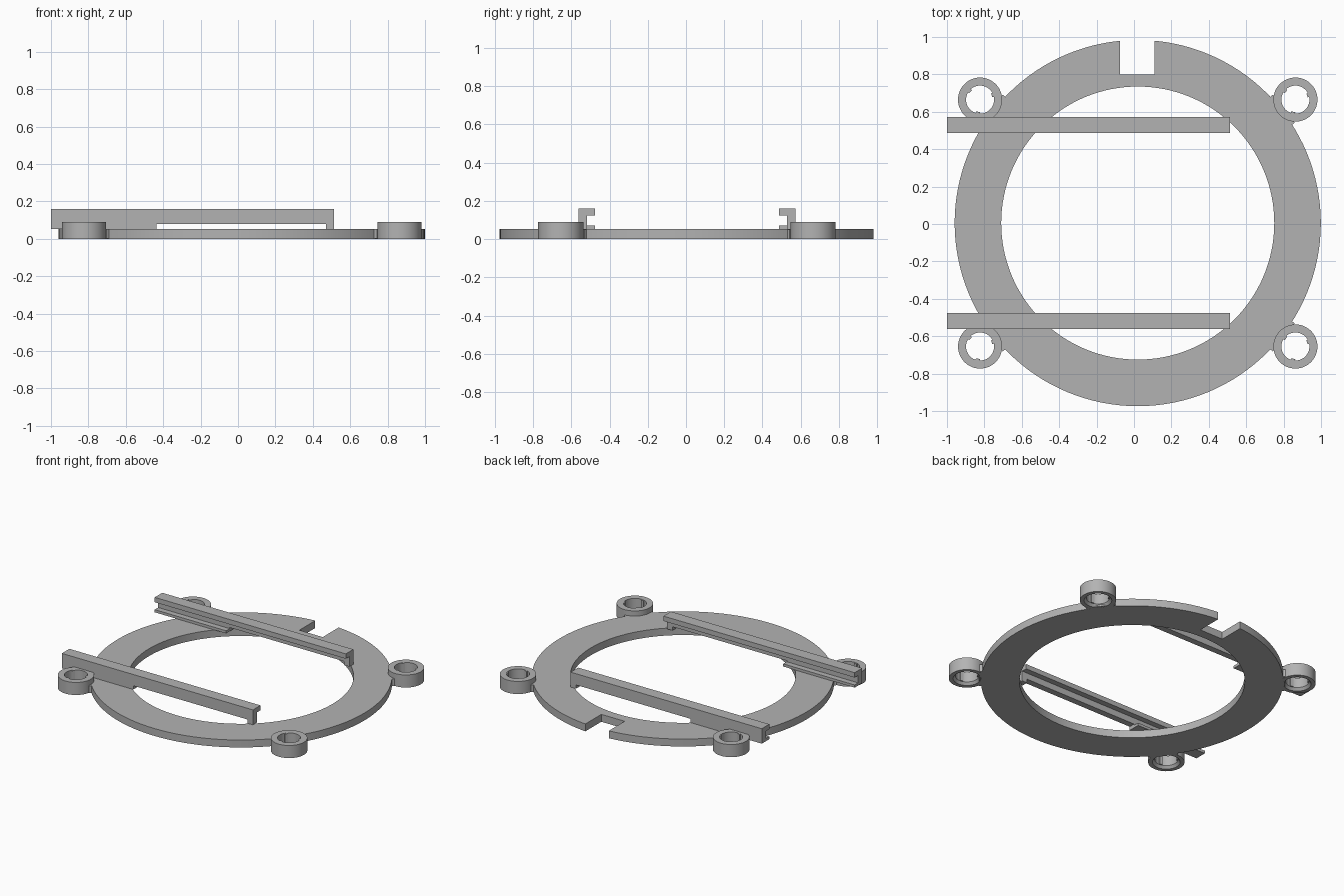
import bpy, bmesh, math
from mathutils import Matrix, Vector

if "Cube" in bpy.data.objects:
    bpy.data.objects.remove(bpy.data.objects["Cube"])

CX, CY = 0.02, 0.005          # ring centre
RING_H, BOSS_H = 0.053, 0.09

grey = bpy.data.materials.new("plain_grey")
grey.diffuse_color = (0.45, 0.45, 0.45, 1)
grey.use_nodes = True
grey.node_tree.nodes["Principled BSDF"].inputs["Base Color"].default_value = grey.diffuse_color


def finish(name, bm, smooth=True):
    bmesh.ops.recalc_face_normals(bm, faces=bm.faces)
    me = bpy.data.meshes.new(name)
    bm.to_mesh(me)
    bm.free()
    me.materials.append(grey)
    ob = bpy.data.objects.new(name, me)
    bpy.context.collection.objects.link(ob)
    if smooth:
        bpy.context.view_layer.objects.active = ob
        ob.select_set(True)
        bpy.ops.object.shade_smooth_by_angle(angle=math.radians(30))
        ob.select_set(False)
    return ob


def lathe(bm, profile, cx, cy, n):
    """Spin a closed (radius, z) profile around a vertical axis."""
    rings = []
    for i in range(n):
        a = 2 * math.pi * i / n
        rings.append([bm.verts.new((cx + r * math.cos(a), cy + r * math.sin(a), z))
                      for r, z in profile])
    m = len(profile)
    for i in range(n):
        p, q = rings[i], rings[(i + 1) % n]
        for j in range(m):
            k = (j + 1) % m
            bm.faces.new((p[j], q[j], q[k], p[k]))


def box(bm, lo, hi, matrix=Matrix()):
    lo, hi = Vector(lo), Vector(hi)
    size = Matrix.Diagonal((*(hi - lo), 1))
    bmesh.ops.create_cube(bm, size=1, matrix=matrix @ Matrix.Translation((lo + hi) / 2) @ size)


def prism(bm, profile, x0, x1):
    """Extrude a (y, z) outline along x."""
    a = [bm.verts.new((x0, y, z)) for y, z in profile]
    b = [bm.verts.new((x1, y, z)) for y, z in profile]
    bm.faces.new(a)
    bm.faces.new(b[::-1])
    for i in range(len(a)):
        j = (i + 1) % len(a)
        bm.faces.new((a[i], b[i], b[j], a[j]))


# Flat base ring with a notch cut in the back edge
bm = bmesh.new()
lathe(bm, [(0.73, 0), (0.979, 0), (0.979, RING_H), (0.73, RING_H)], CX, CY, 128)
ring = finish("base_ring", bm)
bm = bmesh.new()
box(bm, (-0.075, 0.80, -0.1), (0.11, 1.2, 0.2))
cutter = finish("notch_cutter", bm, False)
cutter.hide_render = True
cutter.hide_viewport = True
cutter.display_type = 'WIRE'
mod = ring.modifiers.new("notch", 'BOOLEAN')
mod.operation, mod.object, mod.solver = 'DIFFERENCE', cutter, 'EXACT'

# Screw bosses with a chamfered hole, three grip ribs and a short neck
for sx, side in ((-1, "left"), (1, "right")):
    for sy, end in ((-1, "front"), (1, "back")):
        x, y = CX + sx * 0.843, CY + sy * 0.66
        bm = bmesh.new()
        lathe(bm, [(0.09, 0), (0.118, 0), (0.118, BOSS_H), (0.075, BOSS_H), (0.075, 0.018)],
              x, y, 48)
        finish(f"boss_{end}_{side}", bm)
        bm = bmesh.new()
        for deg in (20, 140, 260):
            turn = Matrix.Translation((x, y, 0)) @ Matrix.Rotation(math.radians(deg), 4, 'Z')
            box(bm, (0.066, -0.011, 0.018), (0.08, 0.011, BOSS_H - 0.001), turn)
        finish(f"grip_ribs_{end}_{side}", bm, False)
        bm = bmesh.new()
        turn = (Matrix.Translation((CX, CY, 0))
                @ Matrix.Rotation(math.atan2(sy * 0.66, sx * 0.843), 4, 'Z'))
        box(bm, (0.94, -0.095, 0.001), (0.992, 0.095, RING_H - 0.001), turn)
        finish(f"neck_{end}_{side}", bm, False)

# Channel rails: open toward the middle, lower lip only on the left part
IN, WEB, OUT = 0.482, 0.522, 0.567
TOP, LIP, FOOT, LOW, MID = 0.16, 0.125, 0.072, 0.053, 0.08
for s, end in ((-1, "front"), (1, "back")):
    def outline(points):
        return [(CY + s * y, z) for y, z in points]

    def angle(bottom):
        return outline([(IN, TOP), (OUT, TOP), (OUT, bottom), (WEB, bottom), (WEB, LIP), (IN, LIP)])

    channel = outline([(IN, TOP), (OUT, TOP), (OUT, LOW), (IN, LOW),
                       (IN, FOOT), (WEB, FOOT), (WEB, LIP), (IN, LIP)])
    bm = bmesh.new()
    prism(bm, channel, -1.0, -0.435)
    prism(bm, angle(MID), -0.435, 0.47)
    prism(bm, angle(LOW), 0.47, 0.512)
    finish(f"rail_{end}", bm, False)
